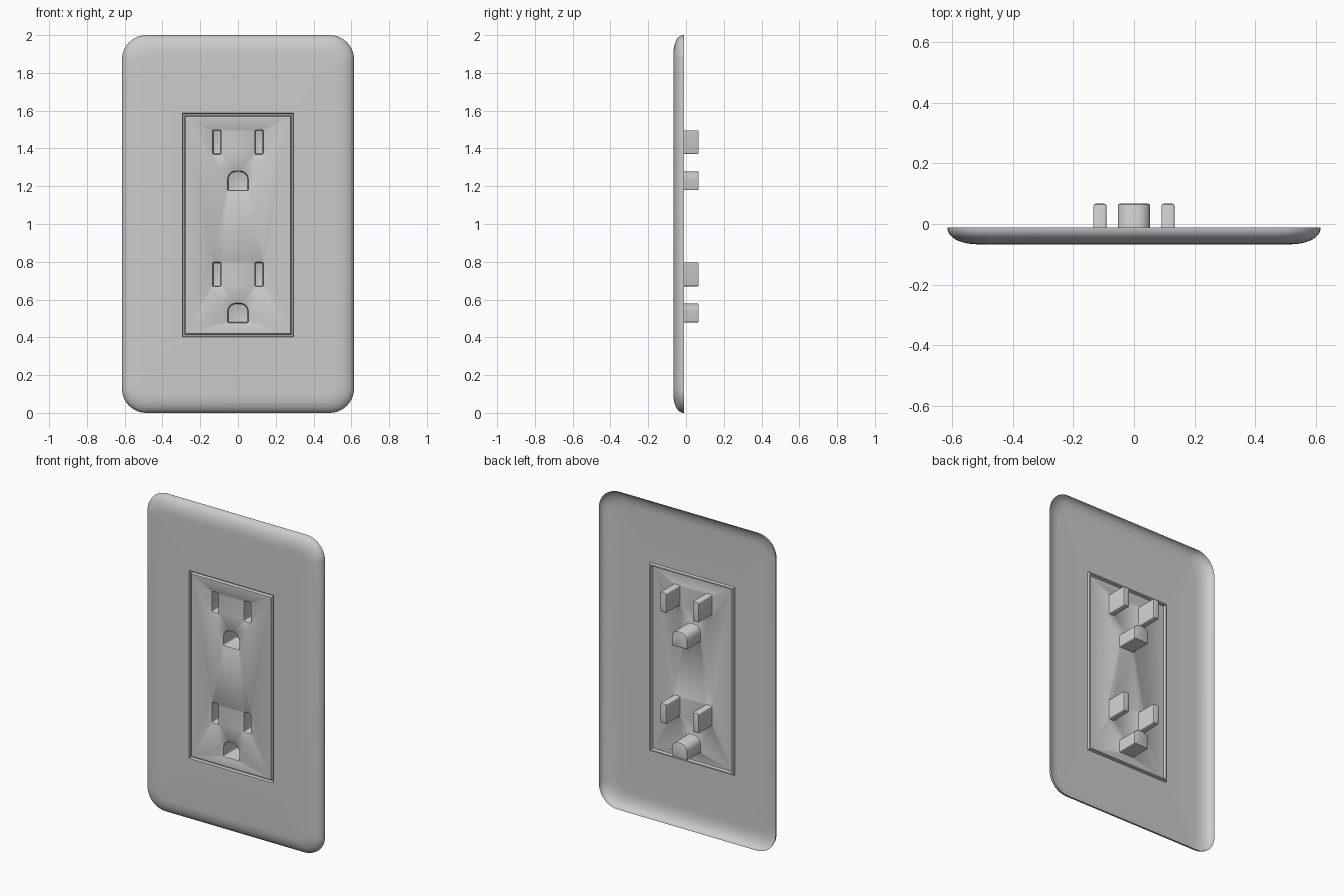
import bpy, bmesh
from math import sin, cos, pi

if "Cube" in bpy.data.objects:
    bpy.data.objects.remove(bpy.data.objects["Cube"])

FRONT, RIM, BACK = -0.067, -0.011, 0.067
MID_Z = 0.995            # centre height of the receptacle panel

plastic = bpy.data.materials.new("light grey plastic")
plastic.use_nodes = True
GREY = (0.6, 0.6, 0.6, 1)
plastic.diffuse_color = GREY
plastic.node_tree.nodes["Principled BSDF"].inputs["Base Color"].default_value = GREY


def ring(bm, cx, cz, hw, hh, y, r_top, r_bottom, steps=6):
    """Rounded rectangle of vertices, counter-clockwise seen from the front."""
    verts = []
    corners = [(1, 1, r_top), (-1, 1, r_top), (-1, -1, r_bottom), (1, -1, r_bottom)]
    for k, (sx, sz, r) in enumerate(corners):
        n = steps if r else 0
        for i in range(n + 1):
            a = (k + (i / n if n else 0)) * pi / 2
            verts.append(bm.verts.new((cx + sx * (hw - r) + r * cos(a), y,
                                       cz + sz * (hh - r) + r * sin(a))))
    return verts


def loft(bm, rings):
    for a, b in zip(rings, rings[1:]):
        for i in range(len(a)):
            j = (i + 1) % len(a)
            bm.faces.new((a[i], a[j], b[j], b[i]))


def fill(bm, loops):
    """Flat front-facing sheet bounded by the first loop, with the others as holes."""
    edges = []
    for loop in loops:
        for i, v in enumerate(loop):
            pair = (v, loop[(i + 1) % len(loop)])
            edges.append(bm.edges.get(pair) or bm.edges.new(pair))
    made = bmesh.ops.triangle_fill(bm, edges=edges, use_beauty=True, normal=(0, -1, 0))
    for f in made["geom"]:
        if isinstance(f, bmesh.types.BMFace):
            f.normal_update()
            if f.normal.y > 0:
                f.normal_flip()


def finish(bm, name):
    mesh = bpy.data.meshes.new(name)
    bm.to_mesh(mesh)
    bm.free()
    mesh.materials.append(plastic)
    obj = bpy.data.objects.new(name, mesh)
    bpy.context.collection.objects.link(obj)
    bpy.ops.object.select_all(action="DESELECT")
    obj.select_set(True)
    bpy.context.view_layer.objects.active = obj
    bpy.ops.object.shade_smooth_by_angle(angle=pi / 5)


# Cover plate: open-backed shell with a softly curved rim and a window
bm = bmesh.new()
rim = []
for i in range(11):
    a = i / 10 * pi / 2
    inset = 0.1 * (1 - cos(a)) ** 1.1
    rim.append(ring(bm, 0, 1, 0.615 - inset, 1 - inset,
                    RIM + (FRONT - RIM) * sin(a), 0.13 - 0.6 * inset, 0.13 - 0.6 * inset, 10))
loft(bm, rim)
window = ring(bm, 0, MID_Z, 0.295, 0.592, FRONT, 0, 0)
fill(bm, [rim[-1], window])
finish(bm, "cover_plate")

# Receptacle panel: surrounding groove, flat face and blind sockets
bm = bmesh.new()
groove = [ring(bm, 0, MID_Z, 0.295 - d, 0.592 - d, FRONT + depth, 0, 0)
          for d, depth in ((0, 0), (0.004, 0.016), (0.012, 0.016), (0.017, 0))]
loft(bm, groove)
mouths = []


def socket(cx, cz, hw, hh, r_top, r_bottom):
    levels = [(0, FRONT), (0.003, FRONT + 0.002), (0.005, FRONT + 0.008),
              (0.005, BACK - 0.006), (0.007, BACK - 0.002), (0.011, BACK)]
    rings = [ring(bm, cx, cz, hw - d, hh - d, y,
                  max(r_top - d, 0.003), max(r_bottom - d, 0.003)) for d, y in levels]
    loft(bm, rings)
    bm.faces.new(rings[-1])
    mouths.append(rings[0])


for base in (0.475, 1.175):
    for side in (-1, 1):
        socket(side * 0.112, base + 0.258, 0.026, 0.068, 0.012, 0.012)   # blade slot
    socket(0, base + 0.054, 0.058, 0.055, 0.048, 0.01)                   # ground hole
fill(bm, [groove[-1]] + mouths)
finish(bm, "receptacle_panel")
